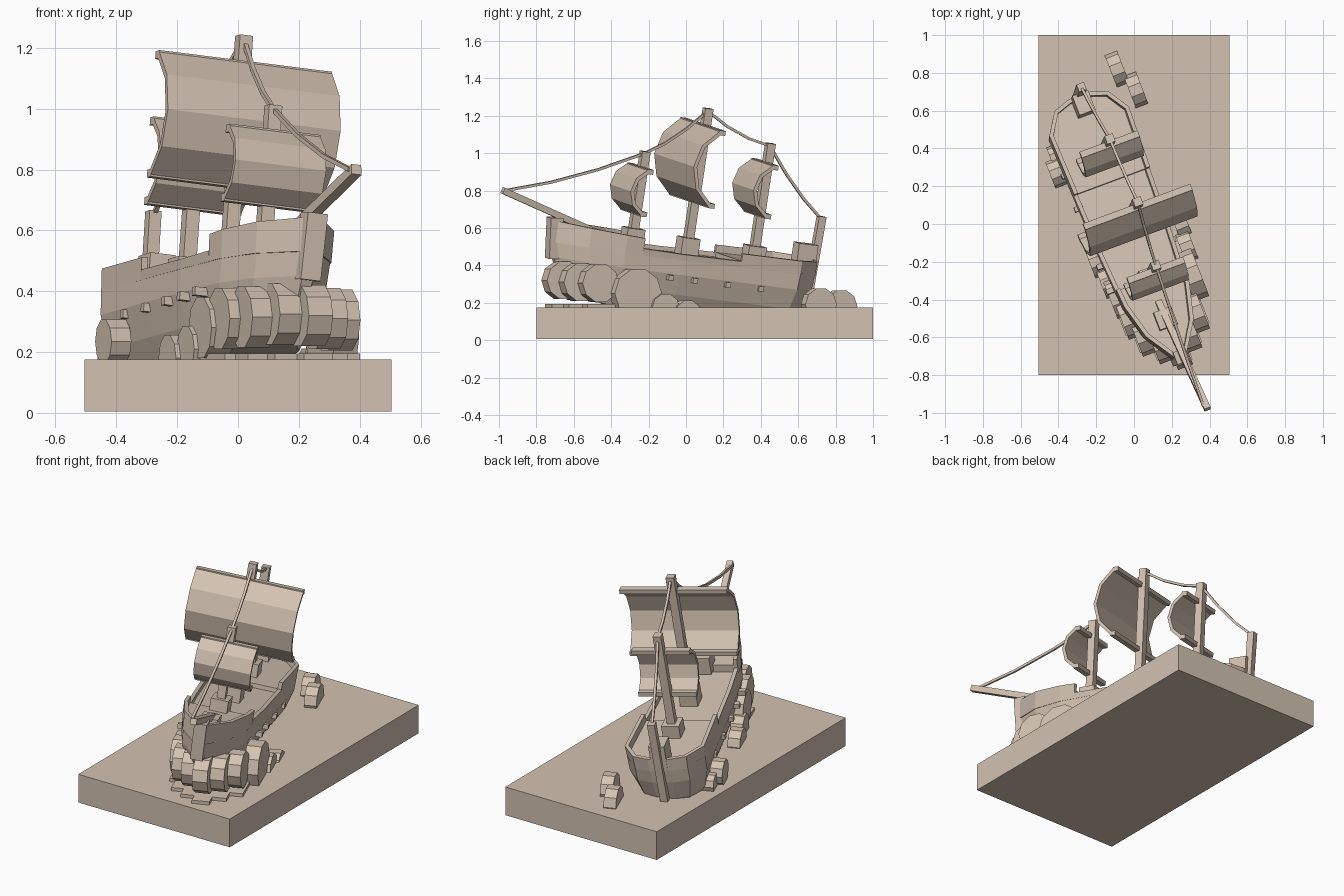
import bpy, bmesh, math
from mathutils import Matrix, Vector

if bpy.data.objects.get("Cube"):
    bpy.data.objects.remove(bpy.data.objects["Cube"])

clay = bpy.data.materials.new("tan_clay")
clay.use_nodes = True
tan = (0.65, 0.54, 0.44, 1)
clay.diffuse_color = tan
clay.node_tree.nodes["Principled BSDF"].inputs["Base Color"].default_value = tan

# Heeled and pitched frame of the ship: local x to port, y aft, z along the masts
up = Vector((0.07, 0.15, 1)).normalized()
aft = Vector((-0.36, 0.93, -0.114))
aft = (aft - up * aft.dot(up)).normalized()
side = aft.cross(up)
SHIP = Matrix((side, aft, up)).transposed().to_4x4()
SHIP.translation = (-0.035, 0, 0.45)
WORLD = Matrix.Identity(4)


def finish(bm, name, matrix=SHIP):
    bmesh.ops.recalc_face_normals(bm, faces=bm.faces)
    mesh = bpy.data.meshes.new(name)
    bm.to_mesh(mesh)
    bm.free()
    mesh.materials.append(clay)
    ob = bpy.data.objects.new(name, mesh)
    bpy.context.collection.objects.link(ob)
    ob.matrix_world = matrix
    return ob


def box(name, center, size, matrix=SHIP):
    bm = bmesh.new()
    bmesh.ops.create_cube(bm, size=1)
    bmesh.ops.scale(bm, vec=size, verts=bm.verts)
    bmesh.ops.translate(bm, vec=center, verts=bm.verts)
    return finish(bm, name, matrix)


def beam(name, a, b, width):
    a, b = Vector(a), Vector(b)
    d = b - a
    rot = d.to_track_quat("Z", "Y").to_matrix().to_4x4()
    return box(name, (0, 0, 0), (width, width, d.length),
               SHIP @ Matrix.Translation((a + b) / 2) @ rot)


def loft(name, rings):
    bm = bmesh.new()
    loops = [[bm.verts.new(p) for p in r] for r in rings]
    for lo, hi in zip(loops, loops[1:]):
        for i in range(len(lo)):
            j = (i + 1) % len(lo)
            bm.faces.new((lo[i], lo[j], hi[j], hi[i]))
    bm.faces.new(loops[0])
    bm.faces.new(loops[-1])
    return finish(bm, name)


def strip(name, lower, upper, thick):
    bm = bmesh.new()
    lo = [bm.verts.new(p) for p in lower]
    hi = [bm.verts.new(p) for p in upper]
    for i in range(len(lo) - 1):
        bm.faces.new((lo[i], lo[i + 1], hi[i + 1], hi[i]))
    ob = finish(bm, name)
    mod = ob.modifiers.new("thickness", "SOLIDIFY")
    mod.thickness = thick
    mod.offset = 0
    return ob


# Half plan of the hull: (half width, position along the ship)
PLAN = [(0.02, -0.78), (0.13, -0.61), (0.18, -0.42), (0.2, -0.1),
        (0.21, 0.2), (0.222, 0.58), (0.15, 0.69), (0.06, 0.72)]


def half_plan(y0, y1):
    def at(y):
        for (w0, a), (w1, b) in zip(PLAN, PLAN[1:]):
            if a <= y <= b:
                return (w0 + (w1 - w0) * (y - a) / (b - a), y)
    inner = [p for p in PLAN if y0 < p[1] < y1]
    return [at(y0)] + inner + [at(y1)]


def outline(y0, y1):
    half = half_plan(y0, y1)
    return half + [(-w, y) for w, y in reversed(half)]


# Plinth
box("plinth", (0, 0.1, 0.09), (1.01, 1.8, 0.17), WORLD)

# Hull, with the sides drawn in below the knuckle: height, width, bow and stern scales
levels = [(0.0, 1, 1, 1), (-0.09, 0.99, 0.97, 0.99),
          (-0.2, 0.84, 0.9, 0.96), (-0.3, 0.6, 0.84, 0.9)]
loft("hull", [[(w * s, y * (bow if y < 0 else stern), z) for w, y in outline(-0.78, 0.72)]
              for z, s, bow, stern in levels])

# Raised end decks
for name, y0, y1, top in (("forecastle_deck", -0.78, -0.32, 0.045),
                          ("quarter_deck", 0.24, 0.72, 0.025)):
    loft(name, [[(w * 0.98, y, z) for w, y in outline(y0, y1)] for z in (-0.01, top)])


# Bulwarks
def rail(name, path, top, slope):
    strip(name, [(w * 0.95, y * 0.99, -0.01) for w, y in path],
          [(w * 0.97, y * 0.99, top + slope * abs(y)) for w, y in path], 0.022)


fore = half_plan(-0.78, -0.32)
rail("forecastle_rail", fore[::-1] + [(-w, y) for w, y in fore], 0.065, 0.05)
back = half_plan(0.24, 0.72)
rail("quarter_rail", back + [(-w, y) for w, y in reversed(back)], 0.065, 0)
for s, label in ((1, "left"), (-1, "right")):
    rail(label + "_waist_rail", [(w * s, y) for w, y in half_plan(-0.32, 0.24)], 0.02, 0.02)
    # Gun ports
    for y in (-0.29, -0.15, -0.01, 0.18, 0.37):
        box(label + "_gun", (s * 0.198, y, -0.11), (0.05, 0.028, 0.028))

# Stem, bowsprit, rudder post and stern locker
beam("stem", (0, -0.775, 0.12), (0, -0.75, -0.1), 0.07)
beam("bowsprit", (0, -0.45, 0.045), (0.015, -1.1, 0.23), 0.035)
beam("stern_post", (0, 0.735, 0.30), (0, 0.72, -0.27), 0.042)
box("stern_locker", (0, 0.67, 0.08), (0.09, 0.11, 0.13))
box("bow_block", (0, -0.55, 0.055), (0.1, 0.1, 0.05))


# Masts with billowing sails: position, height, foot, yards, half width, belly
def mast(name, y, top, foot, z0, z1, half_width, belly):
    beam(name + "_mast", (0, y, -0.05), (0, y, top), 0.046)
    box(name + "_mast_foot", (0, y, foot), (0.1, 0.1, 0.1))
    c = (z1 - z0) / 2
    radius = (c * c + belly * belly) / (2 * belly)
    reach = math.asin(c / radius)
    yard_y = y - 0.025
    arc = []
    for i in range(5):
        a = reach * (i / 2 - 1)
        arc.append((yard_y - belly + radius * (1 - math.cos(a)),
                    (z0 + z1) / 2 + radius * math.sin(a)))
    strip(name + "_sail", [(-half_width, p, z) for p, z in arc],
          [(half_width, p, z) for p, z in arc], 0.02)
    for z in (z0, z1):
        box(name + "_yard", (0, yard_y + 0.01, z), (half_width * 2, 0.035, 0.026))


mast("fore", -0.32, 0.53, 0.065, 0.205, 0.435, 0.16, 0.075)
mast("main", 0, 0.8, 0.05, 0.305, 0.7, 0.305, 0.115)
mast("mizzen", 0.383, 0.655, 0.05, 0.275, 0.54, 0.165, 0.085)

# Rigging, sagging between the mast tops
tops = [(-1.08, 0.23), (-0.32, 0.52), (0, 0.785), (0.383, 0.64), (0.735, 0.285)]
for (ya, za), (yb, zb) in zip(tops, tops[1:]):
    pts = [(0, ya + (yb - ya) * t, za + (zb - za) * t - 0.1 * t * (1 - t))
           for t in (0, 0.33, 0.67, 1)]
    for a, b in zip(pts, pts[1:]):
        beam("rigging", a, b, 0.014)

# Curling waves: faceted discs set across the ship's heading
YAW = Matrix.Rotation(0.37, 4, "Z")


def wave(name, x, y, z, r, width=0.085):
    bm = bmesh.new()
    bmesh.ops.create_cone(bm, cap_ends=True, segments=10, radius1=r, radius2=r, depth=width,
                          matrix=Matrix.Rotation(math.pi / 2, 4, "Y"))
    finish(bm, name, Matrix.Translation((x, y, z)) @ YAW)


for x, y, z in ((0.325, -0.47, 0.305), (0.285, -0.57, 0.31), (0.235, -0.66, 0.32),
                (0.14, -0.63, 0.325), (0.05, -0.59, 0.315), (-0.025, -0.5, 0.31)):
    wave("bow_wave", x, y, z, 0.105)
    box("wave_foot", (0, 0.04, 0), (0.1, 0.24, 0.025),
        Matrix.Translation((x, y, 0.182)) @ YAW)
wave("shoulder_wave", 0.31, -0.27, 0.25, 0.135)
wave("shoulder_wave", -0.085, -0.39, 0.28, 0.105)
for x, y, z, r in ((0.28, -0.12, 0.17, 0.08), (0.25, 0.0, 0.14, 0.075),
                   (-0.14, -0.31, 0.21, 0.08), (-0.2, -0.2, 0.18, 0.08),
                   (-0.41, 0.27, 0.235, 0.075), (-0.41, 0.36, 0.2, 0.06),
                   (-0.09, 0.82, 0.18, 0.09), (0.01, 0.71, 0.19, 0.09)):
    wave("side_wave", x, y, z, r, 0.07)
